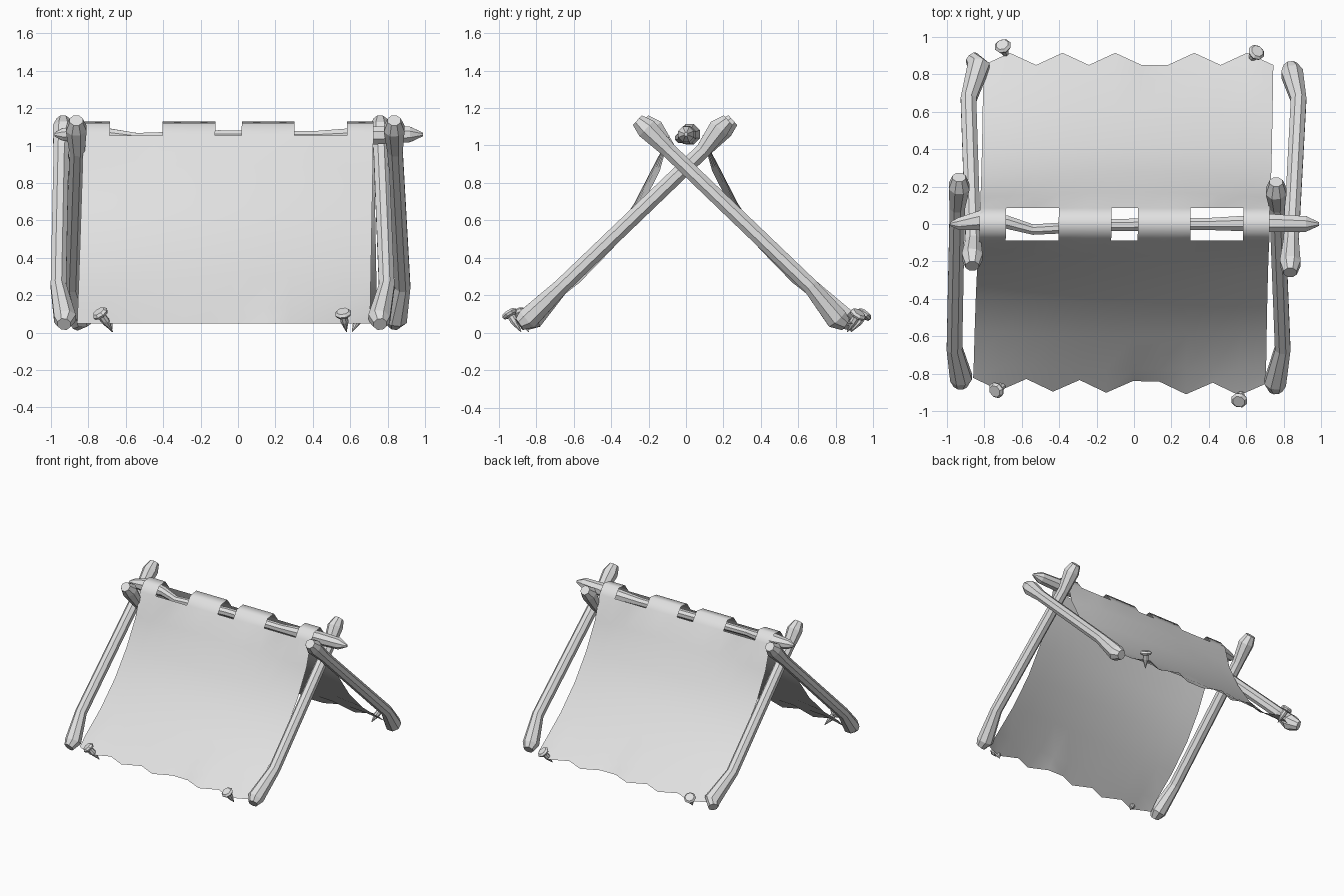
import bpy, bmesh, math
from mathutils import Vector

if "Cube" in bpy.data.objects:
    bpy.data.objects.remove(bpy.data.objects["Cube"], do_unlink=True)

grey = bpy.data.materials.new("plain_grey")
grey.use_nodes = True
grey.diffuse_color = (0.75, 0.75, 0.75, 1)
grey.node_tree.nodes["Principled BSDF"].inputs["Base Color"].default_value = (0.75, 0.75, 0.75, 1)


def finish(bm, name, smooth=False):
    mesh = bpy.data.meshes.new(name)
    bm.to_mesh(mesh)
    bm.free()
    for face in mesh.polygons:
        face.use_smooth = smooth
    mesh.materials.append(grey)
    obj = bpy.data.objects.new(name, mesh)
    bpy.context.collection.objects.link(obj)
    return obj


def tube(name, path, radii, sides=8):
    """Faceted tube through the points, one radius per point, capped at both ends."""
    bm = bmesh.new()
    pts = [Vector(p) for p in path]
    rings = []
    for i, (p, r) in enumerate(zip(pts, radii)):
        along = (pts[min(i + 1, len(pts) - 1)] - pts[max(i - 1, 0)]).normalized()
        ref = Vector((1, 0, 0)) if abs(along.x) < 0.8 else Vector((0, 0, 1))
        u = along.cross(ref).normalized()
        v = along.cross(u)
        angles = [2 * math.pi * (k + 0.5) / sides for k in range(sides)]
        rings.append([bm.verts.new(p + r * (u * math.cos(a) + v * math.sin(a))) for a in angles])
    for a, b in zip(rings, rings[1:]):
        for k in range(sides):
            j = (k + 1) % sides
            bm.faces.new((a[k], a[j], b[j], b[k]))
    bm.faces.new(rings[0])
    bm.faces.new(rings[-1])
    bmesh.ops.recalc_face_normals(bm, faces=bm.faces)
    return finish(bm, name)


# Four crooked posts: foot side (-1 front, 1 back), outward reach of foot and of head,
# and x at tip, ankle, knee, neck, top
posts = {
    "front_right_post": (-1, 0.865, 0.25, -0.93, -0.925, -0.96, -0.945, -0.935),
    "back_right_post": (1, 0.89, 0.225, -0.87, -0.83, -0.885, -0.86, -0.865),
    "front_left_post": (-1, 0.89, 0.225, 0.76, 0.755, 0.795, 0.765, 0.76),
    "back_left_post": (1, 0.85, 0.26, 0.835, 0.845, 0.88, 0.84, 0.835),
}
for name, (s, foot, head, tip, ankle, knee, neck, top) in posts.items():
    path = [(tip, foot * s, 0.045), (ankle, (foot - 0.045) * s, 0.075), (knee, 0.665 * s, 0.248),
            (neck, -0.09 * s, 0.972), (top, (0.05 - head) * s, 1.09), (top, -head * s, 1.135)]
    tube(name, path, [0.038, 0.063, 0.045, 0.044, 0.06, 0.038])

# Ridge pole with pointed ends
tube("ridge_pole",
     [(-0.98, 0, 1.06), (-0.94, 0, 1.06), (-0.82, 0.02, 1.06), (-0.68, 0.01, 1.055), (-0.54, -0.03, 1.04),
      (-0.1, -0.005, 1.05), (0.4, 0, 1.045), (0.74, 0.005, 1.055), (0.92, 0, 1.06), (0.99, 0, 1.06)],
     [0.012, 0.035, 0.058, 0.038, 0.03, 0.035, 0.035, 0.052, 0.045, 0.01])

# Cloth draped over the ridge, with slots along the top and a zigzag hem
COLS = 11
side = [(0.86, 0.05), (0.775, 0.135), (0.6, 0.3), (0.42, 0.485), (0.28, 0.685), (0.172, 0.895)]
profile = [(-y, z) for y, z in side]
profile += [(-0.088, 1.055), (-0.045, 1.118), (0.035, 1.128), (0.085, 1.058)]
profile += side[::-1]
last = len(profile) - 1
bm = bmesh.new()
grid = []
for row, (y, z) in enumerate(profile):
    s = -1 if y < 0 else 1
    drop = min(1, (1.12 - z) / 1.07)
    left = -0.825 + (-0.035 if s < 0 else 0.02) * drop
    right = 0.725 + 0.02 * s * drop
    from_hem = min(row, last - row)
    line = []
    for c in range(COLS + 1):
        x = left + (right - left) * c / COLS
        # hem points alternate, with the order swapping past the middle
        zigzag = 0.045 if c in (1, 3, 5, 8, 10) else -0.02
        push = 0
        if from_hem == 0:
            push = zigzag + (0.02 * x if s < 0 else 0.01)
        elif from_hem < len(side):
            # the sheet bows outward between its side edges
            across = 2 * c / COLS - 1
            push = -0.032 * across ** 2
            if from_hem == 1:
                push *= 0.5
        lift = push if from_hem else 0
        line.append(bm.verts.new((x, y + s * push, z + lift)))
    grid.append(line)
ridge = len(side) + 1
for row in range(last):
    for c in range(COLS):
        if ridge - 1 <= row <= ridge + 1 and c in (1, 2, 5, 8, 9):
            continue
        a, b = grid[row], grid[row + 1]
        bm.faces.new((a[c], a[c + 1], b[c + 1], b[c]))
finish(bm, "cloth", smooth=True)

# Tent pegs leaning outward: head centre, then spike tip
pegs = {
    "front_right_peg": ((-0.745, -0.895, 0.115), (-0.67, -0.84, 0.005)),
    "front_left_peg": ((0.56, -0.95, 0.115), (0.58, -0.88, 0.005)),
    "back_right_peg": ((-0.705, 0.96, 0.11), (-0.675, 0.88, 0.005)),
    "back_left_peg": ((0.66, 0.925, 0.11), (0.61, 0.86, 0.005)),
}
for name, (head, tip) in pegs.items():
    head, tip = Vector(head), Vector(tip)
    stops = [0, 0.1, 0.2, 0.25, 0.5, 1]
    tube(name, [head.lerp(tip, t) for t in stops], [0.034, 0.046, 0.04, 0.022, 0.022, 0.002])
